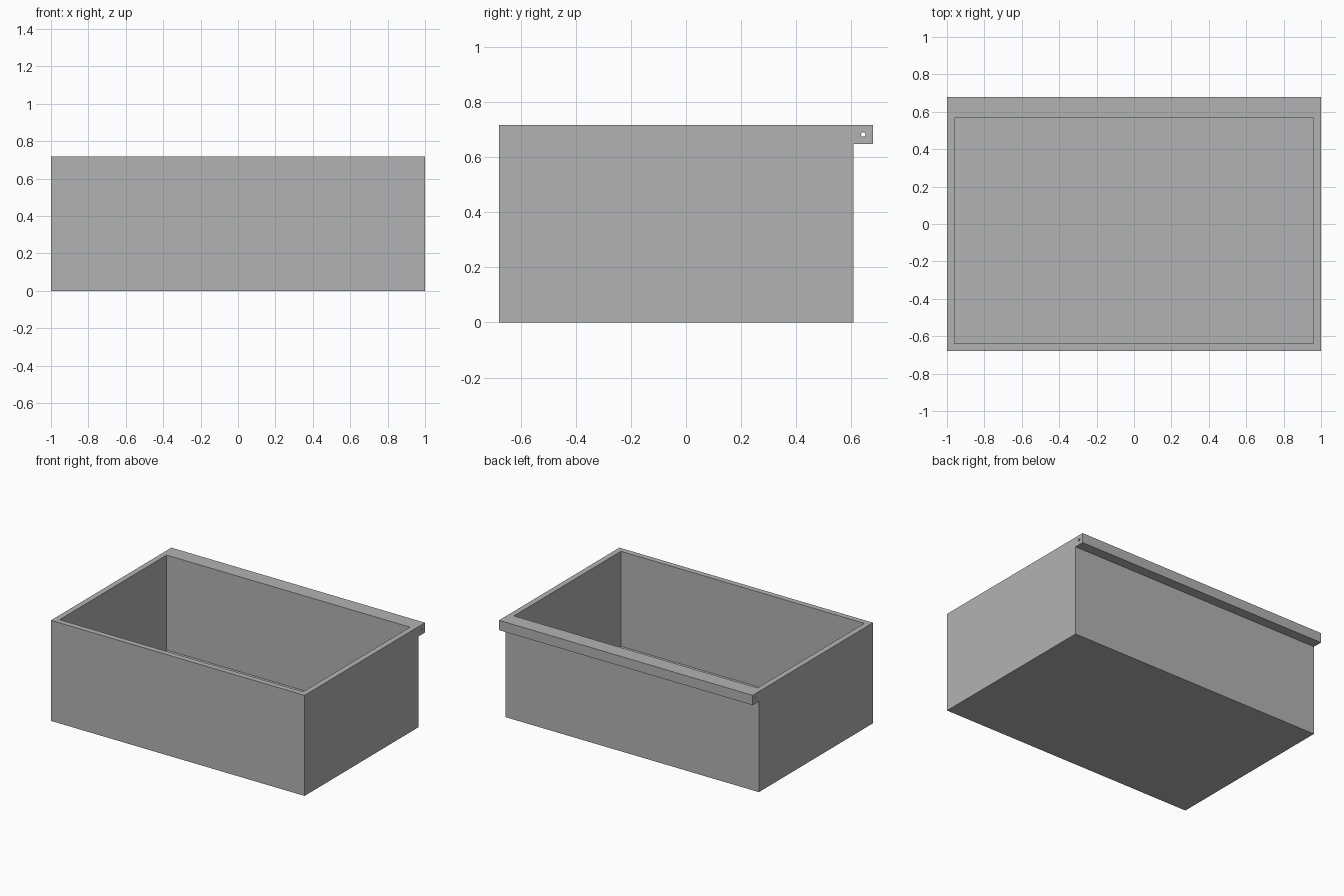
import bpy
import bmesh
from math import pi
from mathutils import Matrix, Vector

cube = bpy.data.objects.get("Cube")
if cube:
    bpy.data.objects.remove(cube, do_unlink=True)

HALF_X, HALF_Y, HEIGHT = 1.0, 0.678, 0.717
BACK_Y, LIP_Z = 0.607, 0.647
WALL = 0.04

grey = bpy.data.materials.new("plain grey")
grey.use_nodes = True
colour = (0.45, 0.45, 0.45, 1)
grey.diffuse_color = colour
grey.node_tree.nodes["Principled BSDF"].inputs["Base Color"].default_value = colour


def make_object(name, bm):
    bmesh.ops.recalc_face_normals(bm, faces=bm.faces)
    mesh = bpy.data.meshes.new(name)
    bm.to_mesh(mesh)
    bm.free()
    mesh.materials.append(grey)
    obj = bpy.data.objects.new(name, mesh)
    bpy.context.scene.collection.objects.link(obj)
    return obj


def cut(target, cutter):
    cutter.hide_render = True
    cutter.hide_viewport = True
    mod = target.modifiers.new(cutter.name, 'BOOLEAN')
    mod.operation = 'DIFFERENCE'
    mod.solver = 'EXACT'
    mod.object = cutter


# Box body with the overhanging back lip: side profile extruded across x
profile = [(-HALF_Y, 0), (BACK_Y, 0), (BACK_Y, LIP_Z),
           (HALF_Y, LIP_Z), (HALF_Y, HEIGHT), (-HALF_Y, HEIGHT)]
bm = bmesh.new()
side = bm.faces.new([bm.verts.new((-HALF_X, y, z)) for y, z in profile])
ext = bmesh.ops.extrude_face_region(bm, geom=[side])
moved = [v for v in ext["geom"] if isinstance(v, bmesh.types.BMVert)]
bmesh.ops.translate(bm, verts=moved, vec=(2 * HALF_X, 0, 0))
body = make_object("box_body", bm)

# Open cavity, leaving even walls and a floor
low = Vector((-HALF_X + WALL, -HALF_Y + WALL, WALL))
high = Vector((HALF_X - WALL, BACK_Y - WALL, HEIGHT + 0.2))
bm = bmesh.new()
bmesh.ops.create_cube(bm, size=1, matrix=Matrix.Translation((low + high) / 2)
                      @ Matrix.Diagonal((*(high - low), 1)))
cut(body, make_object("cavity_cutter", bm))

# Hinge pin hole running along the lip
bm = bmesh.new()
bmesh.ops.create_cone(bm, cap_ends=True, segments=24, radius1=0.008,
                      radius2=0.008, depth=2 * HALF_X + 0.2,
                      matrix=Matrix.Translation((0, 0.643, 0.682))
                      @ Matrix.Rotation(pi / 2, 4, 'Y'))
cut(body, make_object("pin_hole_cutter", bm))

# Bake the cuts and discard the cutters
bpy.context.view_layer.update()
graph = bpy.context.evaluated_depsgraph_get()
result = bpy.data.meshes.new_from_object(body.evaluated_get(graph))
cutters = [m.object for m in body.modifiers]
body.modifiers.clear()
body.data = result
for c in cutters:
    bpy.data.objects.remove(c, do_unlink=True)
